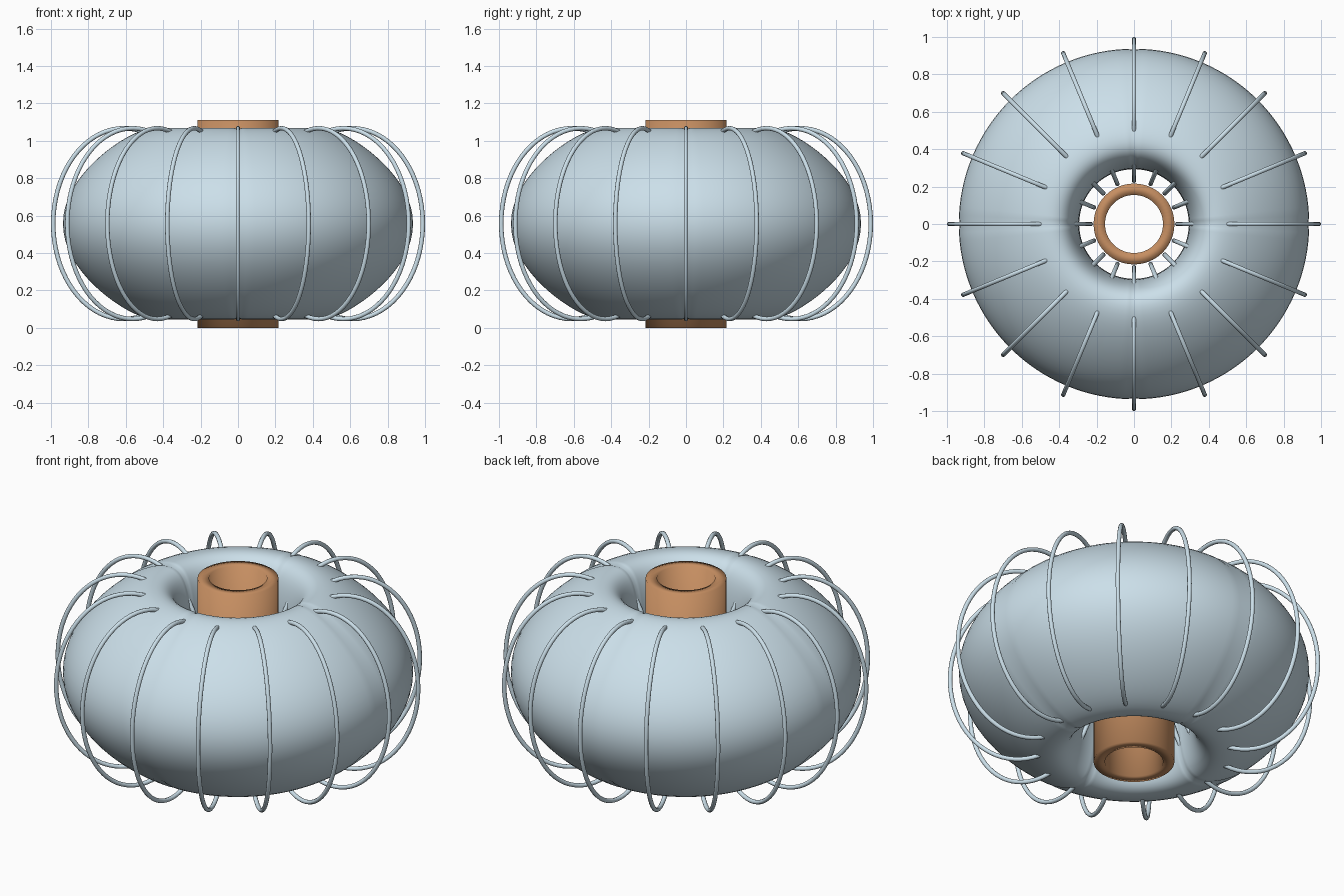
import bpy
import bmesh
from math import sin, cos, pi, tau, radians

if "Cube" in bpy.data.objects:
    bpy.data.objects.remove(bpy.data.objects["Cube"])

ZC = 0.557  # height of the mid-plane


def material(name, rgb):
    mat = bpy.data.materials.new(name)
    mat.diffuse_color = (*rgb, 1)
    mat.use_nodes = True
    mat.node_tree.nodes["Principled BSDF"].inputs["Base Color"].default_value = mat.diffuse_color
    return mat


steel = material("steel", (0.60, 0.74, 0.82))
copper = material("copper", (0.56, 0.27, 0.12))


def make_mesh(name, verts, faces, mat):
    mesh = bpy.data.meshes.new(name)
    mesh.from_pydata(verts, [], faces)
    bm = bmesh.new()
    bm.from_mesh(mesh)
    bmesh.ops.recalc_face_normals(bm, faces=bm.faces)
    bm.to_mesh(mesh)
    bm.free()
    mesh.shade_smooth()
    mesh.materials.append(mat)
    obj = bpy.data.objects.new(name, mesh)
    bpy.context.collection.objects.link(obj)
    return obj


def sweep_ring(name, section, count, mat):
    """Sweep section(angle) -> [(r, z)...] round the z axis into a closed ring."""
    verts, faces = [], []
    n = len(section(0))
    for i in range(count):
        a = tau * i / count
        verts += [(r * cos(a), r * sin(a), z) for r, z in section(a)]
        k = (i + 1) % count
        for j in range(n):
            l = (j + 1) % n
            faces.append((i * n + j, k * n + j, k * n + l, i * n + l))
    return make_mesh(name, verts, faces, mat)


# D-shaped toroidal vessel with a shallow seam at each quarter
def vessel_section(a):
    s = 0.985 if abs(sin(2 * a)) < 0.001 else 1.0
    pts = []
    for j in range(72):
        t = tau * j / 72
        pts.append((0.615 + s * 0.322 * cos(t + 0.57 * sin(t)),
                    ZC + s * 0.512 * sin(t)))
    return pts


sweep_ring("vacuum_vessel", vessel_section, 128, steel)


# Central tube
def tube_section(a):
    return [(0.216, 0.0), (0.216, 1.11), (0.155, 1.11), (0.155, 0.0)]


sweep_ring("central_tube", tube_section, 64, copper)


# Sixteen upright elliptical field coils, sharing one mesh
def coil():
    n, m, rad, cx, ax, az = 72, 10, 0.012, 0.61, 0.378, 0.51
    verts, faces = [], []
    for i in range(n):
        t = tau * i / n
        nx, nz = az * cos(t), ax * sin(t)
        d = (nx * nx + nz * nz) ** 0.5
        nx, nz = nx / d, nz / d
        for j in range(m):
            p = tau * j / m
            verts.append((cx + ax * cos(t) + rad * cos(p) * nx, rad * sin(p),
                          ZC + az * sin(t) + rad * cos(p) * nz))
            faces.append((i * m + j, i * m + (j + 1) % m,
                          (i + 1) % n * m + (j + 1) % m, (i + 1) % n * m + j))
    return make_mesh("field_coil_01", verts, faces, steel)


first = coil()
for i in range(1, 16):
    copy = bpy.data.objects.new(f"field_coil_{i + 1:02d}", first.data)
    copy.rotation_euler.z = radians(22.5 * i)
    bpy.context.collection.objects.link(copy)
